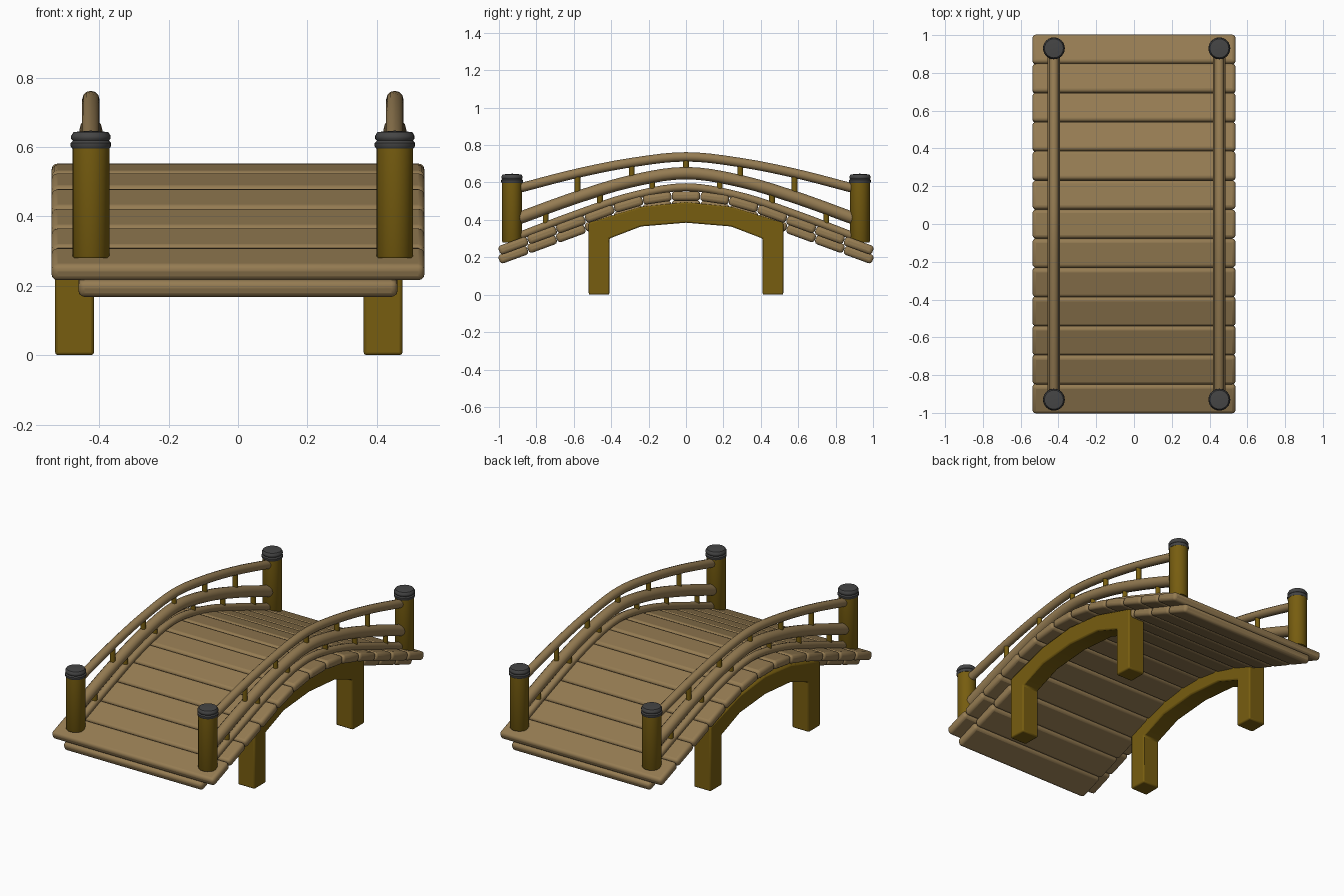
import bpy, bmesh, math
from mathutils import Matrix, Vector

if "Cube" in bpy.data.objects:
    bpy.data.objects.remove(bpy.data.objects["Cube"])


def material(name, rgb):
    m = bpy.data.materials.new(name)
    m.diffuse_color = (*rgb, 1)
    m.use_nodes = True
    m.node_tree.nodes["Principled BSDF"].inputs["Base Color"].default_value = m.diffuse_color
    return m


PLANK = material("plank_wood", (0.30, 0.20, 0.085))
BEAM = material("beam_wood", (0.185, 0.11, 0.005))
METAL = material("dark_cap", (0.06, 0.06, 0.06))


def finish(name, bm, mat, bevel=0, segments=2):
    bmesh.ops.recalc_face_normals(bm, faces=bm.faces)
    me = bpy.data.meshes.new(name)
    bm.to_mesh(me)
    bm.free()
    me.materials.append(mat)
    ob = bpy.data.objects.new(name, me)
    bpy.context.collection.objects.link(ob)
    if bevel:
        mod = ob.modifiers.new("Bevel", "BEVEL")
        mod.width, mod.segments = bevel, segments
    bpy.ops.object.select_all(action="DESELECT")
    ob.select_set(True)
    bpy.context.view_layer.objects.active = ob
    bpy.ops.object.shade_smooth_by_angle(angle=math.radians(40))
    return ob


def deck_z(y):
    """Centre height of the top planks: curved crown, straight ends."""
    y = abs(y)
    k = 0.47
    return 0.53 - k * y * y if y < 0.4 else 0.53 - k * 0.16 - 2 * k * 0.4 * (y - 0.4) * 0.98


def planks(name, width, drop):
    bm = bmesh.new()
    step = 2 / 13
    for i in range(13):
        y = -1 + step * (i + 0.5)
        z0, z1 = deck_z(y - step / 2), deck_z(y + step / 2)
        slope = math.atan2(z1 - z0, step)
        length = math.hypot(step, z1 - z0)
        m = (Matrix.Translation((0, y, (z0 + z1) / 2 - drop))
             @ Matrix.Rotation(slope, 4, "X")
             @ Matrix.Diagonal((width, length - 0.002, 0.05, 1)))
        bmesh.ops.create_cube(bm, size=1, matrix=m)
    return finish(name, bm, PLANK, 0.018, 3)


def interpolate(points, y):
    """Smooth symmetric height curve through (distance, height) points."""
    y = abs(y)
    pts = [(-points[1][0], points[1][1])] + points
    pts.append((2 * pts[-1][0] - pts[-2][0], 2 * pts[-1][1] - pts[-2][1]))
    for i in range(1, len(pts) - 2):
        if y <= pts[i + 1][0] or i == len(pts) - 3:
            a, b, c, d = pts[i - 1:i + 3]
            h = c[0] - b[0]
            t = (y - b[0]) / h
            m0 = (c[1] - a[1]) / (c[0] - a[0]) * h
            m1 = (d[1] - b[1]) / (d[0] - b[0]) * h
            return ((2*t**3 - 3*t*t + 1) * b[1] + (t**3 - 2*t*t + t) * m0
                    + (3*t*t - 2*t**3) * c[1] + (t**3 - t*t) * m1)


def rail(name, x, points, radius, sides=12, n=28, end=0.89):
    bm = bmesh.new()
    rings = []
    for i in range(n + 1):
        y = -end + 2 * end * i / n
        slope = interpolate(points, y + 0.01) - interpolate(points, y - 0.01)
        up = Vector((0, -slope, 0.02)).normalized()
        c = Vector((x, y, interpolate(points, y)))
        ring = []
        for s in range(sides):
            a = 2 * math.pi * s / sides
            ring.append(bm.verts.new(c + Vector((radius * math.cos(a), 0, 0)) + up * radius * math.sin(a)))
        rings.append(ring)
    for r0, r1 in zip(rings, rings[1:]):
        for s in range(sides):
            t = (s + 1) % sides
            bm.faces.new((r0[s], r0[t], r1[t], r1[s]))
    bm.faces.new(rings[0])
    bm.faces.new(rings[-1])
    return finish(name, bm, PLANK)


def balusters(name, x, ys, low, high):
    bm = bmesh.new()
    for y in ys:
        z0, z1 = interpolate(low, y), interpolate(high, y)
        bmesh.ops.create_cone(bm, cap_ends=True, segments=10, radius1=0.015, radius2=0.015,
                              depth=z1 - z0, matrix=Matrix.Translation((x, y, (z0 + z1) / 2)))
    return finish(name, bm, BEAM)


def lathe(name, x, y, profile, mat, sides=24):
    bm = bmesh.new()
    vs = [bm.verts.new((r, 0, z)) for r, z in profile]
    es = [bm.edges.new(p) for p in zip(vs, vs[1:])]
    bmesh.ops.spin(bm, geom=vs + es, cent=(0, 0, 0), axis=(0, 0, 1),
                   angle=2 * math.pi, steps=sides)
    bmesh.ops.remove_doubles(bm, verts=bm.verts, dist=0.0005)
    bmesh.ops.translate(bm, verts=bm.verts, vec=(x, y, 0))
    return finish(name, bm, mat)


def arch(name, x0, x1):
    # half outline from crown to foot, mirrored across y
    outer = [(0, 0.495), (0.24, 0.47), (0.52, 0.385), (0.52, 0)]
    inner = [(0, 0.385), (0.24, 0.365), (0.41, 0.30), (0.41, 0)]
    bm = bmesh.new()
    outline = ([(-y, z) for y, z in reversed(outer)] + outer[1:]
               + list(reversed(inner)) + [(-y, z) for y, z in inner[1:]])
    face = bm.faces.new([bm.verts.new((x0, y, z)) for y, z in outline])
    res = bmesh.ops.extrude_face_region(bm, geom=[face])
    moved = [v for v in res["geom"] if isinstance(v, bmesh.types.BMVert)]
    bmesh.ops.translate(bm, verts=moved, vec=(x1 - x0, 0, 0))
    return finish(name, bm, BEAM, 0.008)


# Deck: wide top planks over a narrower lower layer
planks("deck_planks", 1.075, 0)
planks("under_deck_planks", 0.92, 0.048)

# Supporting arches with legs
arch("left_support_arch", -0.527, -0.415)
arch("right_support_arch", 0.362, 0.474)

# Rail heights as (distance from middle, height)
TOP = [(0, 0.737), (0.3, 0.705), (0.6, 0.645), (0.89, 0.57)]
MID = [(0, 0.65), (0.3, 0.605), (0.6, 0.515), (0.89, 0.41)]
LOW = [(0, 0.575), (0.3, 0.525), (0.6, 0.425), (0.89, 0.315)]

for side, x in (("left", -0.424), ("right", 0.452)):
    # Hand rails and balusters
    rail(side + "_top_rail", x, TOP, 0.025)
    rail(side + "_middle_rail", x, MID, 0.033)
    rail(side + "_lower_rail", x, LOW, 0.021)
    balusters(side + "_upper_balusters", x, (-0.58, -0.29, 0, 0.29, 0.58), MID, TOP)
    balusters(side + "_lower_balusters", x, (-0.75, -0.46, -0.18, 0.18, 0.46, 0.75), LOW, MID)
    # End posts with dark caps
    for end, y in (("front", -0.93), ("back", 0.93)):
        lathe(f"{side}_{end}_post", x, y, [(0, 0.28), (0.05, 0.28), (0.053, 0.285),
                                           (0.053, 0.605), (0, 0.605)], BEAM)
        lathe(f"{side}_{end}_cap", x, y, [(0, 0.596), (0.054, 0.596), (0.058, 0.602),
                                          (0.058, 0.612), (0.052, 0.618), (0.057, 0.624),
                                          (0.057, 0.632), (0.05, 0.643), (0, 0.647)], METAL)
